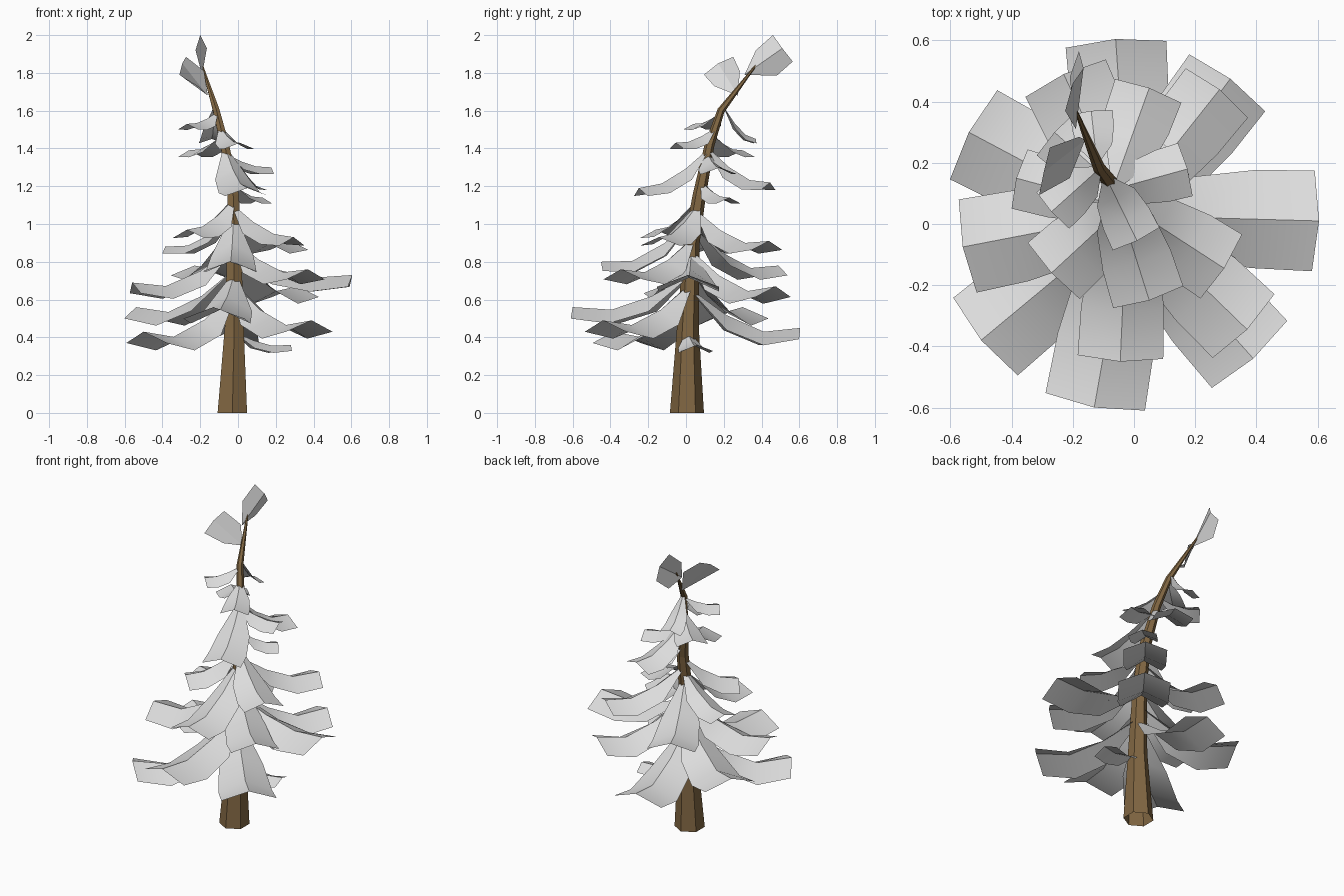
import bpy, bmesh, math
from mathutils import Vector

if "Cube" in bpy.data.objects:
    bpy.data.objects.remove(bpy.data.objects["Cube"])


def material(name, rgb):
    m = bpy.data.materials.new(name)
    m.diffuse_color = (*rgb, 1)
    m.use_nodes = True
    m.node_tree.nodes["Principled BSDF"].inputs["Base Color"].default_value = m.diffuse_color
    return m


BARK = material("brown bark", (0.22, 0.135, 0.055))
SNOW = material("pale grey foliage", (0.72, 0.72, 0.72))

# Trunk centre line: x, y, z, radius
PATH = [(-.03, .005, 0, .09), (-.02, .01, .45, .058), (-.02, .03, .9, .042),
        (-.025, .07, 1.15, .035), (-.07, .125, 1.42, .026),
        (-.115, .185, 1.6, .02), (-.19, .37, 1.84, .005)]


def finish(bm, name, mat):
    me = bpy.data.meshes.new(name)
    bm.to_mesh(me)
    bm.free()
    me.materials.append(mat)
    ob = bpy.data.objects.new(name, me)
    bpy.context.collection.objects.link(ob)
    return ob


def trunk_at(z):
    for a, b in zip(PATH, PATH[1:]):
        if z <= b[2]:
            return Vector(a[:3]).lerp(Vector(b[:3]), (z - a[2]) / (b[2] - a[2]))
    return Vector(PATH[-1][:3])


# Six-sided bent trunk, open at the foot
bm = bmesh.new()
rings = []
for i, p in enumerate(PATH):
    c = Vector(p[:3])
    lean = Vector(PATH[min(i + 1, len(PATH) - 1)][:3]) - Vector(PATH[max(i - 1, 0)][:3])
    q = Vector((0, 0, 1)).rotation_difference(lean if i else Vector((0, 0, 1)))
    rings.append([bm.verts.new(c + q @ Vector((p[3] * math.cos(a), p[3] * math.sin(a), 0)))
                  for a in (math.pi / 2 + k * math.pi / 3 for k in range(6))])
for lo, hi in zip(rings, rings[1:]):
    for k in range(6):
        j = (k + 1) % 6
        bm.faces.new((lo[k], lo[j], hi[j], hi[k]))
bm.faces.new(rings[-1])
finish(bm, "trunk", BARK)

# Foliage rows: fraction along, height if straight, height if curled, width, edge sag
ROWS = [(0, 1, 1, .12, .1), (.33, .55, .3, .8, 1.25),
        (.67, .2, -.13, .97, 1.15), (1, 0, 0, 1, 1)]


def bough(name, tip, width, base_z, curl):
    """Drooping strip folded along its ridge; curl turns up the end."""
    tip, start = Vector(tip), trunk_at(base_z)
    out = tip - start
    side = Vector((-out.y, out.x, 0)).normalized()
    bm = bmesh.new()
    rows = []
    for s, straight, curled, w, sag in ROWS:
        c = start.lerp(tip, s)
        c.z = tip.z + (straight + (curled - straight) * curl) * (base_z - tip.z)
        edge = side * width * w / 2
        # Tip corners fall slightly short of the ridge
        drop = Vector((0, 0, -.2 * width * sag)) - out * (.03 * s)
        rows.append([bm.verts.new(v) for v in (c - edge + drop, c, c + edge + drop)])
    for a, b in zip(rows, rows[1:]):
        for k in (0, 1):
            bm.faces.new((a[k], b[k], b[k + 1], a[k + 1]))
    ob = finish(bm, name, SNOW)
    bpy.context.view_layer.objects.active = ob
    ob.select_set(True)
    bpy.ops.object.shade_smooth_by_angle(angle=math.radians(30))
    ob.select_set(False)


# Each bough: ridge tip, width, height on the trunk, curl
TIERS = {
    "low_bough": [((.28, .06, .36), .17, .43, .8), ((-.5, -.38, .43), .33, .64, 1),
                  ((.39, -.44, .49), .33, .68, 1), ((-.06, .605, .45), .33, .66, .9),
                  ((-.13, -.6, .56), .33, .73, .85), ((-.54, .3, .56), .33, .76, 1),
                  ((.315, .475, .67), .31, .86, 1)],
    "middle_bough": [((.605, .01, .73), .33, .84, 1), ((.37, -.345, .76), .29, .92, .9),
                     ((-.56, -.075, .69), .31, .88, .9), ((.28, .44, .91), .26, 1.07, .8),
                     ((-.23, .49, .78), .29, .98, .8), ((-.045, -.45, .8), .28, 1.04, .55)],
    "upper_bough": [((-.385, .15, .88), .2, 1.04, .5), ((.05, .445, 1.22), .23, 1.4, .4),
                    ((.295, -.145, .93), .25, 1.1, .3), ((-.27, -.16, .97), .25, 1.13, .3),
                    ((.13, .23, 1.14), .17, 1.22, .4), ((.05, -.25, 1.19), .24, 1.4, .25),
                    ((.175, .18, 1.3), .18, 1.37, .4)],
    "crown_bough": [((-.26, .3, 1.39), .19, 1.47, .4), ((.01, -.055, 1.43), .17, 1.51, .4),
                    ((-.27, .04, 1.53), .16, 1.59, .4), ((-.14, .37, 1.45), .14, 1.62, .2)],
}
for tier, boughs in TIERS.items():
    for n, spec in enumerate(boughs, 1):
        bough(f"{tier}_{n}", *spec)


def sprig(name, pts):
    """Upright folded leaf: base, left pair, ridge tip, right pair."""
    bm = bmesh.new()
    base, l1, l2, tip, r2, r1 = [bm.verts.new(p) for p in pts]
    bm.faces.new((base, tip, l2, l1))
    bm.faces.new((base, r1, r2, tip))
    finish(bm, name, SNOW)


# Upright sprigs at the tip
sprig("top_sprig", [(-.19, .31, 1.79), (-.225, .37, 1.92), (-.2, .46, 2.0),
                    (-.165, .51, 1.93), (-.18, .565, 1.86), (-.21, .48, 1.785)])
sprig("side_sprig", [(-.16, .275, 1.68), (-.18, .285, 1.81), (-.275, .25, 1.885),
                     (-.295, .17, 1.85), (-.31, .095, 1.79), (-.21, .15, 1.73)])
